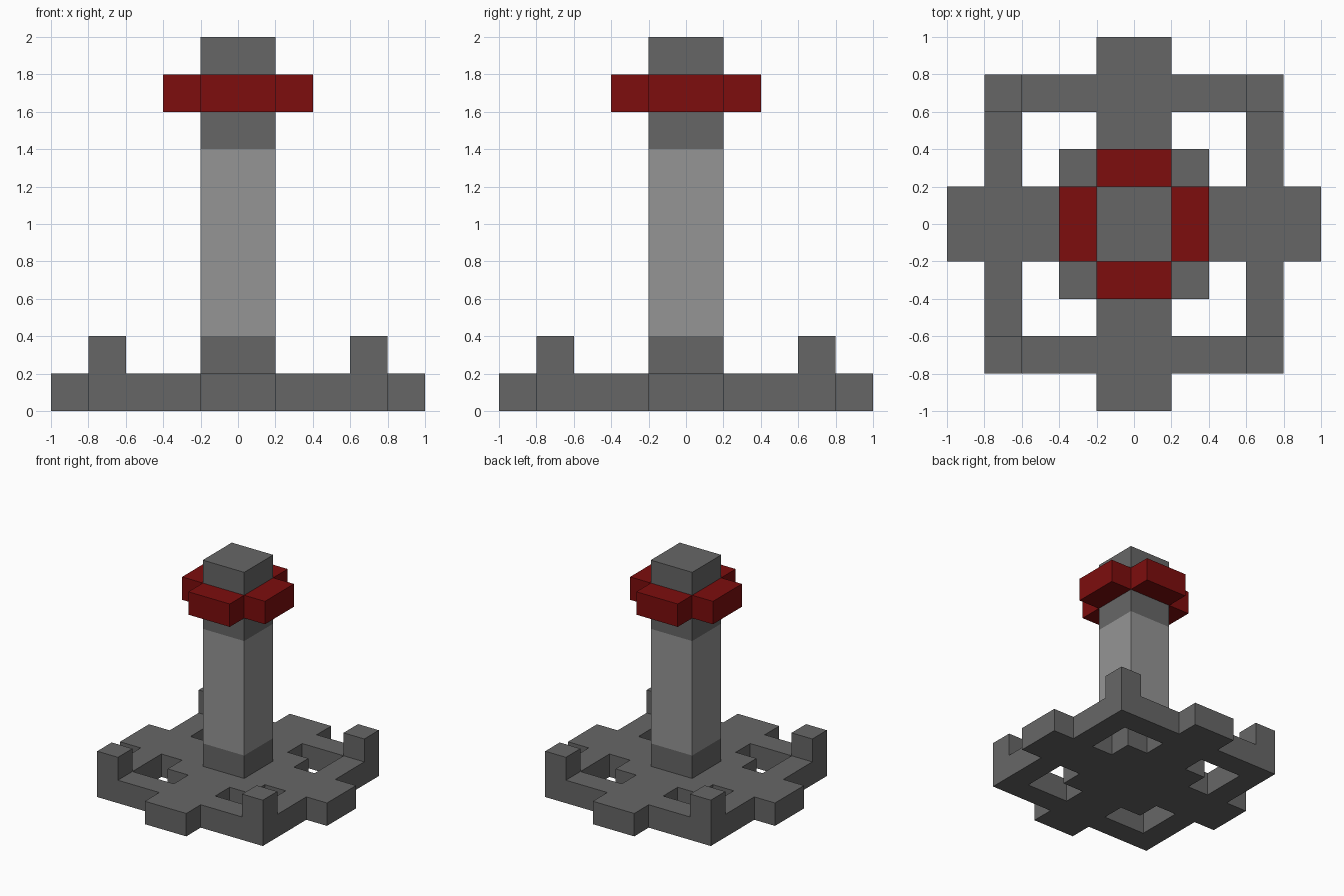
import bpy
import bmesh
from mathutils import Vector

cube = bpy.data.objects.get("Cube")
if cube:
    bpy.data.objects.remove(cube, do_unlink=True)

UNIT = 0.2  # every part sits on this block grid


def material(name, rgb):
    mat = bpy.data.materials.new(name)
    mat.use_nodes = True
    mat.diffuse_color = (*rgb, 1)
    bsdf = next(n for n in mat.node_tree.nodes if n.type == "BSDF_PRINCIPLED")
    bsdf.inputs["Base Color"].default_value = (*rgb, 1)
    return mat


dark_stone = material("dark grey stone", (0.134, 0.134, 0.134))
light_stone = material("light grey stone", (0.30, 0.30, 0.30))
red = material("deep red", (0.205, 0.004, 0.004))


def extrude_up(bm, faces, height):
    """Raise faces by a height and return the new top faces."""
    geom = bmesh.ops.extrude_face_region(bm, geom=faces)["geom"]
    verts = [g for g in geom if isinstance(g, bmesh.types.BMVert)]
    bmesh.ops.translate(bm, verts=verts, vec=Vector((0, 0, height)))
    return [g for g in geom if isinstance(g, bmesh.types.BMFace)]


def block_part(name, half_cells, inside, bottom, height, mat, raised=None):
    """Extrude the grid cells that pass a plan rule; optionally raise some cells again."""
    bm = bmesh.new()
    bmesh.ops.create_grid(bm, x_segments=2 * half_cells, y_segments=2 * half_cells,
                          size=half_cells * UNIT)

    def cell(face):
        c = face.calc_center_median()
        return abs(c.x) / UNIT, abs(c.y) / UNIT

    unwanted = [f for f in bm.faces if not inside(*cell(f))]
    bmesh.ops.delete(bm, geom=unwanted, context="FACES")
    floor = list(bm.faces)
    top = extrude_up(bm, floor, height)
    # Keep a closed underside
    if not any(f.is_valid and f.calc_center_median().z < height / 4
               and abs(f.normal.z) > 0.5 for f in bm.faces):
        rim = [e for e in bm.edges if e.is_boundary]
        bmesh.ops.holes_fill(bm, edges=rim)
    if raised:
        old = [f for f in top if raised(*cell(f))]
        extrude_up(bm, old, height)
        # The covered cells are interior, so drop them
        bmesh.ops.delete(bm, geom=[f for f in old if f.is_valid], context="FACES_ONLY")
    bmesh.ops.translate(bm, verts=bm.verts, vec=Vector((0, 0, bottom)))
    bmesh.ops.recalc_face_normals(bm, faces=bm.faces)
    mesh = bpy.data.meshes.new(name)
    bm.to_mesh(mesh)
    bm.free()
    mesh.materials.append(mat)
    obj = bpy.data.objects.new(name, mesh)
    bpy.context.collection.objects.link(obj)
    return obj


# Plan rules, measured in blocks from the centre
def base_plan(x, y):
    arm = min(x, y) < 1
    hub = max(x, y) < 2
    ring = 3 < max(x, y) < 4
    return arm or hub or ring


def corner(x, y):
    return 3 < x < 4 and 3 < y < 4


def cross(x, y):
    return min(x, y) < 1


def square(x, y):
    return True


# Pierced base with raised corner posts
block_part("base", 5, base_plan, 0, UNIT, dark_stone, raised=corner)

# Square column in stacked bands
block_part("column_foot", 1, square, 0.2, 0.2, dark_stone)
block_part("column_shaft", 1, square, 0.4, 1.0, light_stone)
block_part("column_neck", 1, square, 1.4, 0.2, dark_stone)

# Red cross-shaped collar and cap
block_part("collar", 2, cross, 1.6, 0.2, red)
block_part("cap", 1, square, 1.8, 0.2, dark_stone)
